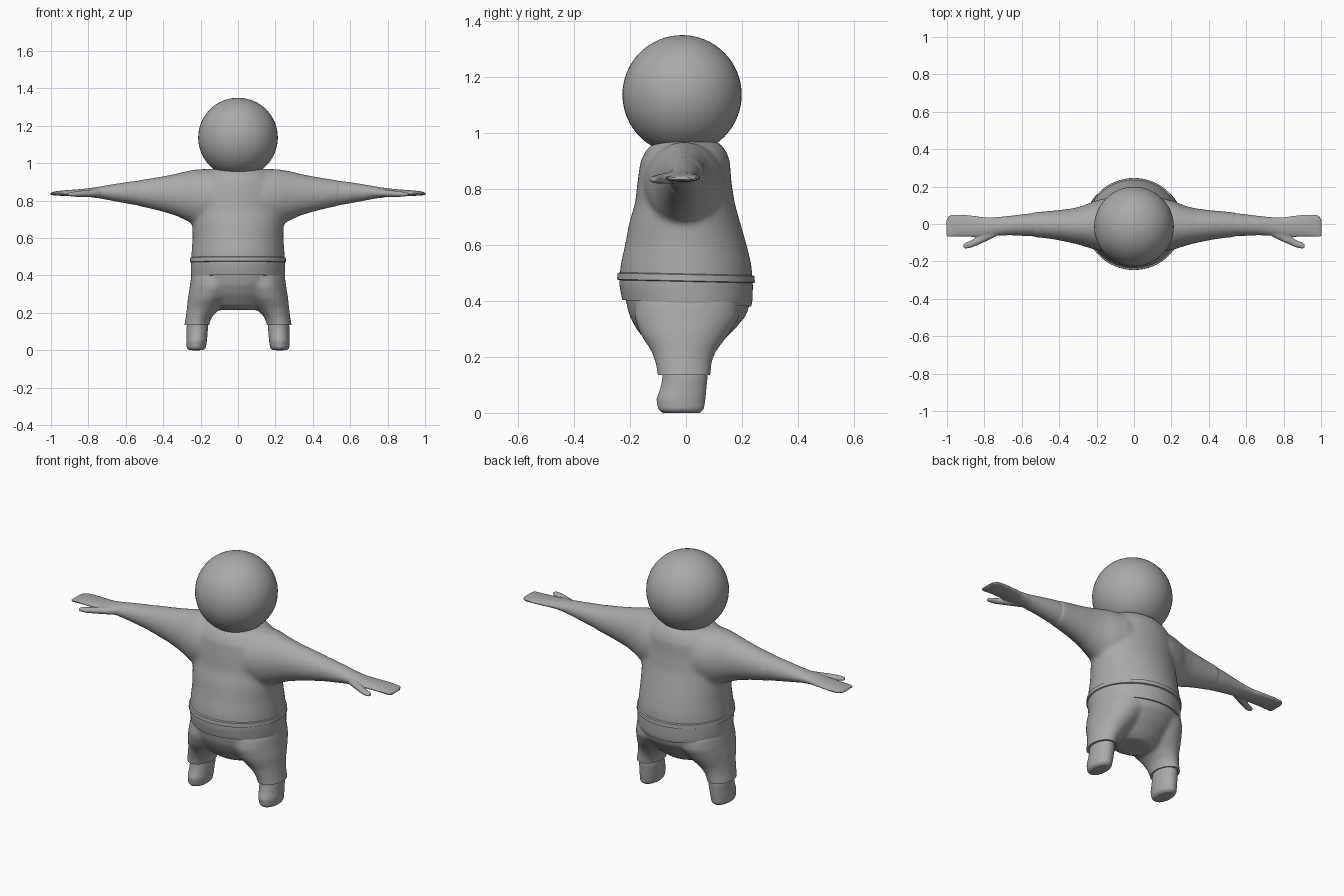
import bpy, bmesh, math
from mathutils import Vector

mat = bpy.data.materials.new("plain grey")
mat.diffuse_color = (0.4, 0.4, 0.4, 1)


def loft(bm, rings, axis, n=40):
    """Rings are (pos, a0, a1, b0, b1): y/x extents across the given axis."""
    loops = []
    for p, a0, a1, b0, b1 in rings:
        ca, cb, ra, rb = (a0 + a1) / 2, (b0 + b1) / 2, (a1 - a0) / 2, (b1 - b0) / 2
        vs = []
        for i in range(n):
            t = 2 * math.pi * i / n
            a, b = ca + ra * math.cos(t), cb + rb * math.sin(t)
            vs.append(bm.verts.new((a, b, p) if axis == 'Z' else (p, a, b)))
        loops.append(vs)
    for l0, l1 in zip(loops, loops[1:]):
        for i in range(n):
            j = (i + 1) % n
            bm.faces.new((l0[i], l0[j], l1[j], l1[i]))
    bm.faces.new(loops[0][::-1])
    bm.faces.new(loops[-1])


def mirrored(bm):
    """Add a copy of everything reflected across x."""
    geo = bmesh.ops.duplicate(bm, geom=bm.verts[:] + bm.edges[:] + bm.faces[:])["geom"]
    for v in geo:
        if isinstance(v, bmesh.types.BMVert):
            v.co.x *= -1


def finish(name, bm, voxel=0, smooth=0, cuts=()):
    """Fuse the lofts into one soft skin, then trim hems with planes."""
    bmesh.ops.recalc_face_normals(bm, faces=bm.faces)
    me = bpy.data.meshes.new(name)
    bm.to_mesh(me)
    bm.free()
    ob = bpy.data.objects.new(name, me)
    bpy.context.collection.objects.link(ob)
    if voxel:
        r = ob.modifiers.new("fuse", 'REMESH')
        r.mode, r.voxel_size = 'VOXEL', voxel
        s = ob.modifiers.new("soften", 'SMOOTH')
        s.factor, s.iterations = 0.5, smooth
        dg = bpy.context.evaluated_depsgraph_get()
        me = bpy.data.meshes.new_from_object(ob.evaluated_get(dg))
        ob.modifiers.clear()
        ob.data = me
    bm = bmesh.new()
    bm.from_mesh(me)
    for co, no in cuts:
        bmesh.ops.bisect_plane(bm, geom=bm.verts[:] + bm.edges[:] + bm.faces[:],
                               plane_co=co, plane_no=no, clear_outer=True)
        bmesh.ops.holes_fill(bm, edges=[e for e in bm.edges if e.is_boundary], sides=0)
    bm.to_mesh(me)
    bm.free()
    me.materials.clear()
    me.materials.append(mat)
    bpy.ops.object.select_all(action='DESELECT')
    ob.select_set(True)
    bpy.context.view_layer.objects.active = ob
    bpy.ops.object.shade_smooth_by_angle(angle=math.radians(40))
    return ob


# round head
bm = bmesh.new()
bmesh.ops.create_uvsphere(bm, u_segments=48, v_segments=32, radius=0.213)
bmesh.ops.translate(bm, verts=bm.verts, vec=(0, -0.014, 1.137))
finish("head", bm)

# shirt: sleeves first, mirrored, then the torso
bm = bmesh.new()
loft(bm, [(0.0, -0.15, 0.14, 0.66, 0.965),
          (0.15, -0.15, 0.14, 0.66, 0.97),
          (0.22, -0.135, 0.12, 0.665, 0.968),
          (0.28, -0.115, 0.095, 0.695, 0.957),
          (0.34, -0.10, 0.082, 0.722, 0.942),
          (0.42, -0.084, 0.073, 0.745, 0.927),
          (0.50, -0.073, 0.066, 0.764, 0.914),
          (0.55, -0.07, 0.062, 0.775, 0.906)], 'X')
mirrored(bm)
loft(bm, [(0.33, -0.235, 0.235, -0.205, 0.215),
          (0.39, -0.252, 0.252, -0.226, 0.238),
          (0.46, -0.253, 0.253, -0.24, 0.24),
          (0.53, -0.248, 0.248, -0.234, 0.234),
          (0.60, -0.243, 0.243, -0.218, 0.217),
          (0.68, -0.245, 0.245, -0.203, 0.194),
          (0.75, -0.245, 0.245, -0.182, 0.174),
          (0.83, -0.24, 0.24, -0.173, 0.162),
          (0.90, -0.225, 0.225, -0.163, 0.157),
          (0.94, -0.19, 0.19, -0.142, 0.142),
          (0.97, -0.15, 0.15, -0.11, 0.115)], 'Z')
finish("shirt", bm, 0.012, 8, [((0.495, 0, 0), (1, 0, -0.08)), ((-0.495, 0, 0), (-1, 0, -0.08)),
                               ((0, 0, 0.392), (0, -0.05, -1))])

# raised band around the waist, slightly lower at the back
bm = bmesh.new()
loft(bm, [(0.469, -0.251, 0.251, -0.24, 0.24), (0.472, -0.257, 0.257, -0.246, 0.246),
          (0.494, -0.255, 0.255, -0.245, 0.245), (0.497, -0.25, 0.25, -0.238, 0.238)], 'Z', 64)
for v in bm.verts:
    v.co.z -= 0.022 * v.co.y
finish("waist_band", bm)

# trousers: legs mirrored, then the seat
bm = bmesh.new()
loft(bm, [(0.09, 0.158, 0.292, -0.10, 0.088),
          (0.14, 0.154, 0.286, -0.102, 0.088),
          (0.18, 0.138, 0.279, -0.11, 0.092),
          (0.22, 0.10, 0.274, -0.124, 0.107),
          (0.28, 0.04, 0.268, -0.163, 0.153),
          (0.34, 0.0, 0.258, -0.185, 0.19),
          (0.40, -0.02, 0.25, -0.18, 0.19)], 'Z')
mirrored(bm)
loft(bm, [(0.215, -0.10, 0.10, -0.085, 0.08),
          (0.24, -0.15, 0.15, -0.13, 0.115),
          (0.30, -0.21, 0.21, -0.178, 0.176),
          (0.35, -0.235, 0.235, -0.204, 0.217),
          (0.40, -0.245, 0.245, -0.215, 0.231),
          (0.44, -0.24, 0.24, -0.22, 0.225)], 'Z')
finish("trousers", bm, 0.011, 8, [((0, 0, 0.135), (0, 0, -1))])

# stubby feet
bm = bmesh.new()
loft(bm, [(0.0, 0.185, 0.262, -0.085, 0.05),
          (0.012, 0.172, 0.274, -0.10, 0.064),
          (0.05, 0.166, 0.276, -0.106, 0.07),
          (0.085, 0.163, 0.275, -0.093, 0.073),
          (0.12, 0.16, 0.275, -0.085, 0.077),
          (0.17, 0.165, 0.27, -0.085, 0.077)], 'Z')
mirrored(bm)
finish("feet", bm, 0.007, 3)

# bare forearms with flat mitten hands
bm = bmesh.new()
loft(bm, [(0.45, -0.068, 0.06, 0.765, 0.912),
          (0.50, -0.068, 0.061, 0.768, 0.911),
          (0.58, -0.064, 0.054, 0.782, 0.901),
          (0.66, -0.06, 0.044, 0.797, 0.889),
          (0.74, -0.062, 0.036, 0.812, 0.875),
          (0.80, -0.07, 0.036, 0.82, 0.866),
          (0.86, -0.07, 0.045, 0.823, 0.86),
          (0.93, -0.068, 0.052, 0.825, 0.855),
          (0.975, -0.071, 0.052, 0.827, 0.85),
          (0.993, -0.073, 0.044, 0.829, 0.846),
          (1.003, -0.066, 0.025, 0.831, 0.843)], 'X')
# thumbs pointing forward and outward
loft(bm, [(0.74, -0.068, -0.025, 0.82, 0.862),
          (0.79, -0.092, -0.035, 0.819, 0.858),
          (0.83, -0.11, -0.066, 0.82, 0.854),
          (0.87, -0.127, -0.087, 0.82, 0.849),
          (0.90, -0.133, -0.098, 0.823, 0.845),
          (0.912, -0.127, -0.107, 0.827, 0.841)], 'X')
mirrored(bm)
finish("arms", bm, 0.006, 3)
